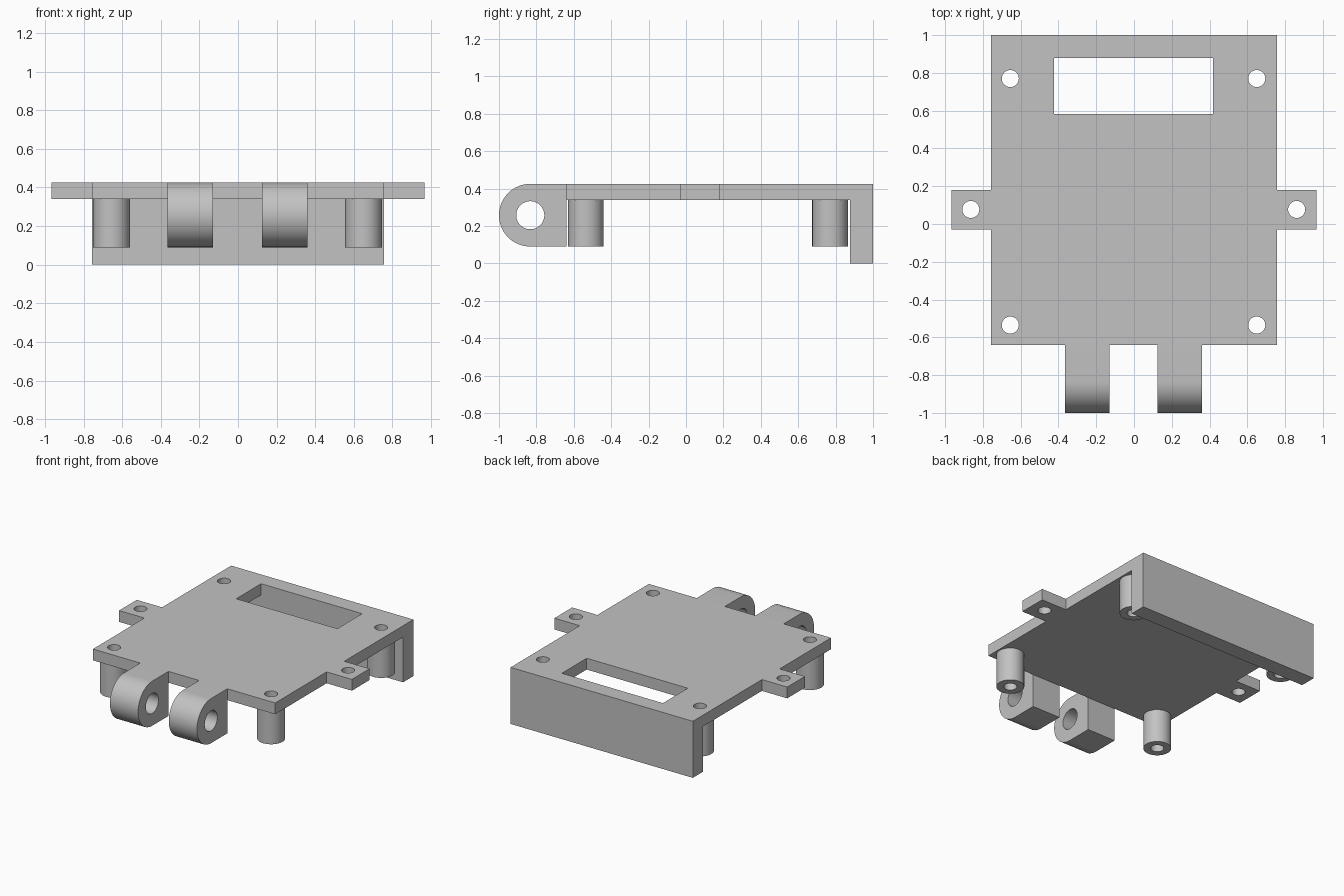
import bpy, bmesh
from math import pi, cos, sin, radians

cube = bpy.data.objects.get("Cube")
if cube:
    bpy.data.objects.remove(cube, do_unlink=True)

grey = bpy.data.materials.new("plain grey")
grey.use_nodes = True
color = (0.54, 0.54, 0.54, 1)
grey.diffuse_color = color
grey.node_tree.nodes["Principled BSDF"].inputs["Base Color"].default_value = color


def circle(x, y, r, n=48):
    return [(x + r * cos(2 * pi * i / n), y + r * sin(2 * pi * i / n)) for i in range(n)]


def rect(x0, x1, y0, y1):
    return [(x0, y0), (x1, y0), (x1, y1), (x0, y1)]


def extrude(name, loops, low, high, sideways=False):
    """Extrude an outline (first loop) with holes (other loops) from low to high."""
    curve = bpy.data.curves.new(name, 'CURVE')
    curve.dimensions = '2D'
    curve.fill_mode = 'BOTH'
    curve.extrude = (high - low) / 2
    for loop in loops:
        spline = curve.splines.new('POLY')
        spline.points.add(len(loop) - 1)
        for point, (x, y) in zip(spline.points, loop):
            point.co = (x, y, 0, 1)
        spline.use_cyclic_u = True
    obj = bpy.data.objects.new(name, curve)
    bpy.context.collection.objects.link(obj)
    middle = (low + high) / 2
    if sideways:  # profile lies in the y-z plane
        obj.rotation_euler = (radians(90), 0, radians(90))
        obj.location.x = middle
    else:
        obj.location.z = middle
    bpy.ops.object.select_all(action='DESELECT')
    obj.select_set(True)
    bpy.context.view_layer.objects.active = obj
    bpy.ops.object.convert(target='MESH')
    obj = bpy.context.view_layer.objects.active
    obj.name = name
    # Weld caps to sides and make the normals face outward
    bm = bmesh.new()
    bm.from_mesh(obj.data)
    bmesh.ops.remove_doubles(bm, verts=bm.verts, dist=0.0001)
    bmesh.ops.recalc_face_normals(bm, faces=bm.faces)
    bm.to_mesh(obj.data)
    bm.free()
    obj.data.materials.clear()
    obj.data.materials.append(grey)
    bpy.ops.object.shade_smooth_by_angle(angle=radians(30))
    return obj


TOP, UNDER, LOW = 0.425, 0.34, 0.09
W, TAB, FRONT = 0.757, 0.967, -0.64
T0, T1 = -0.03, 0.18
HOLE = 0.045
posts = [(x, y) for x in (-0.655, 0.65) for y in (-0.535, 0.77)]

# Top plate with side tabs, screw holes and window
half = [(W, FRONT), (W, T0), (TAB, T0), (TAB, T1), (W, T1), (W, 1)]
outline = half + [(-x, y) for x, y in reversed(half)]
holes = [circle(x, y, HOLE) for x, y in posts]
holes += [circle(x, 0.077, HOLE) for x in (-0.864, 0.861)]
window = rect(-0.423, 0.417, 0.583, 0.878)
extrude("top_plate", [outline, window] + holes, UNDER, TOP)

# Wall hanging down at the back
extrude("back_wall", [rect(-W, W, 0.878, 1)], 0, UNDER)

# Hollow screw posts
for i, (x, y) in enumerate(posts):
    extrude(f"post_{i + 1}", [circle(x, y, 0.095), circle(x, y, HOLE)], LOW, UNDER)

# Rounded hinge lugs with a pin hole
R = (TOP - LOW) / 2
cy, cz = -1 + R, LOW + R
arc = [(cy + R * cos(a), cz + R * sin(a))
       for a in (pi / 2 + pi * i / 32 for i in range(33))]
profile = arc + [(FRONT, LOW), (FRONT, TOP)]
for name, x0, x1 in (("right_lug", -0.364, -0.13), ("left_lug", 0.125, 0.359)):
    extrude(name, [profile, circle(cy, cz, 0.075)], x0, x1, sideways=True)
